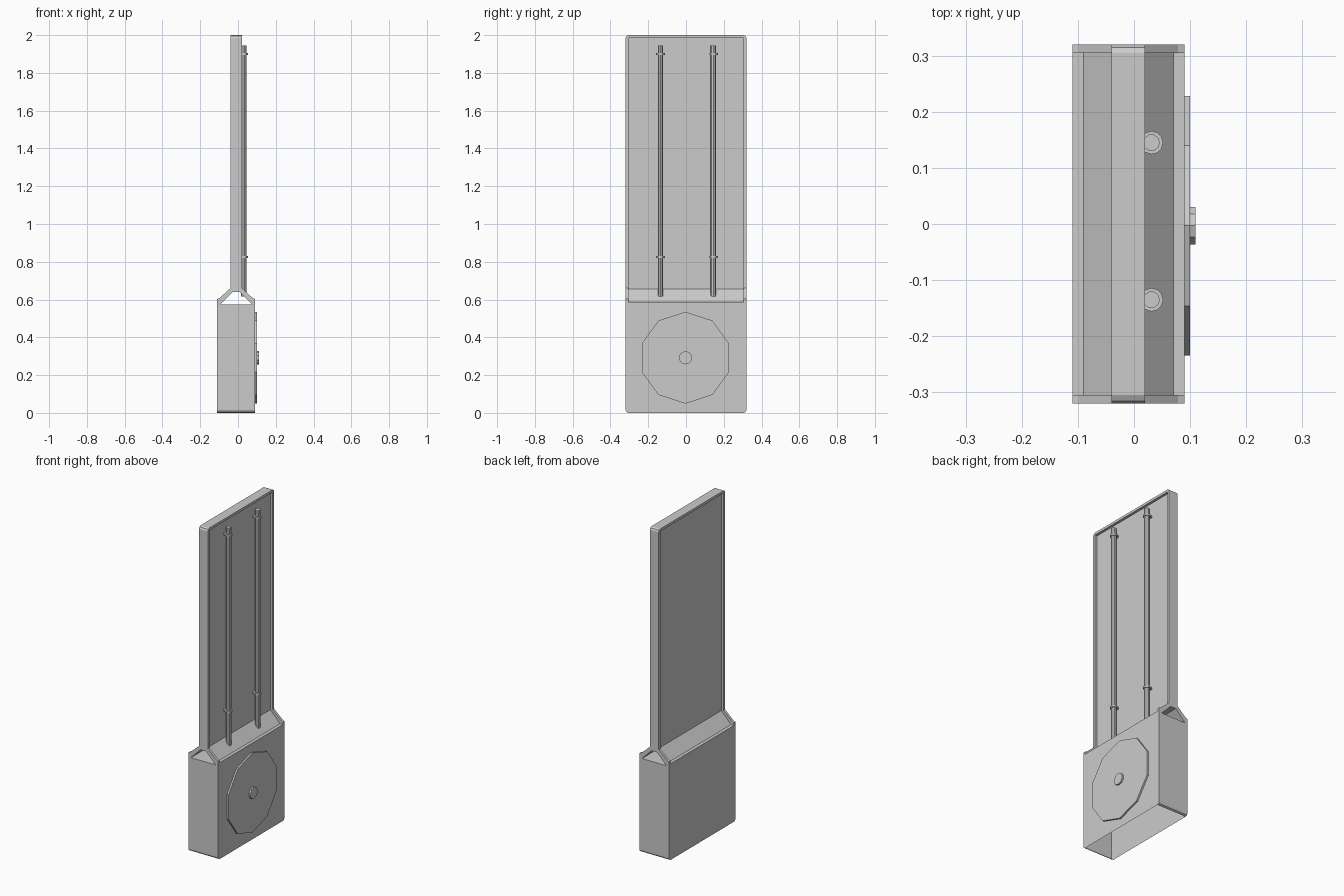
import bpy, bmesh, math
from mathutils import Vector

if "Cube" in bpy.data.objects:
    bpy.data.objects.remove(bpy.data.objects["Cube"])

CX = -0.01          # centre plane of body and panel in x
HY = 0.32           # half length in y
RIM = 0.015         # rim width


def prism(name, pts, axis, a, b, skip=None):
    """Extrude a 2D outline along an axis; skip drops faces with that normal."""
    def place(p, t):
        return {'x': (t, p[0], p[1]), 'y': (p[0], t, p[1]), 'z': (p[0], p[1], t)}[axis]
    bm = bmesh.new()
    lo = [bm.verts.new(place(p, a)) for p in pts]
    hi = [bm.verts.new(place(p, b)) for p in pts]
    bm.faces.new(lo)
    bm.faces.new(hi)
    n = len(pts)
    for i in range(n):
        j = (i + 1) % n
        bm.faces.new((lo[i], lo[j], hi[j], hi[i]))
    bmesh.ops.recalc_face_normals(bm, faces=bm.faces)
    bm.normal_update()
    if skip:
        gone = [f for f in bm.faces if f.normal.dot(Vector(skip)) > 0.99]
        bmesh.ops.delete(bm, geom=gone, context='FACES_ONLY')
    mesh = bpy.data.meshes.new(name)
    bm.to_mesh(mesh)
    bm.free()
    obj = bpy.data.objects.new(name, mesh)
    bpy.context.collection.objects.link(obj)
    return obj


def mirrored(right):
    """Close a half outline by reflecting it."""
    return right + [(-u, v) for u, v in reversed(right)]


def shifted(pts):
    return [(u + CX, v) for u, v in pts]


def ring(cu, cv, r, n, start=0.0, sweep=2 * math.pi, closed=True):
    steps = n if closed else n - 1
    return [(cu + r * math.cos(start + sweep * i / steps),
             cv + r * math.sin(start + sweep * i / steps)) for i in range(n)]


# lower housing: open underneath, rounded bottom corners
prism("housing", mirrored([(0.305, 0), (0.315, 0.005), (HY, 0.015), (HY, 0.575)]),
      'x', CX - 0.10, CX + 0.10, skip=(0, 0, -1))

# recessed panel and sloped shoulders, with the hollow under the shoulders
hollow = [(0.018, 0.64), (0.083, 0.575)]
prism("panel_and_shoulders",
      shifted(mirrored(hollow + [(0.10, 0.575), (0.10, 0.587), (0.08, 0.587),
                                 (0.015, 0.655), (0.015, 1.985)])),
      'y', -HY + RIM, HY - RIM)

# raised rims along both ends
rim = shifted(mirrored(hollow + [(0.10, 0.575), (0.10, 0.603), (0.088, 0.608),
                                 (0.03, 0.66), (0.03, 1.985)]))
for side, a, b in (("left", -HY, -HY + RIM), ("right", HY - RIM, HY)):
    prism("side_rim_" + side, rim, 'y', a, b)

# top rim with rounded corners
prism("top_rim", mirrored([(HY, 1.985), (0.315, 1.995), (0.305, 2.0)]),
      'x', CX - 0.03, CX + 0.03)

# ten-sided dial and its hub
for name, r, a, b in (("dial", 0.243, 0.09, 0.10), ("hub", 0.035, 0.10, 0.11)):
    prism(name, ring(-0.003, 0.292, r, 10, math.pi / 2), 'x', a, b)

# two vertical rods, each held by two clamps
for i, y in enumerate((-0.135, 0.145)):
    prism(f"rod_{i}", ring(0.031, y, 0.015, 10), 'z', 0.615, 1.945)
    clamp = ring(0.031, y, 0.021, 7, -math.pi / 2, math.pi, closed=False)
    clamp += [(0.005, y + 0.012), (0.005, y - 0.012)]
    for j, z in enumerate((0.825, 1.90)):
        prism(f"rod_clamp_{i}_{j}", clamp, 'z', z - 0.005, z + 0.005)
